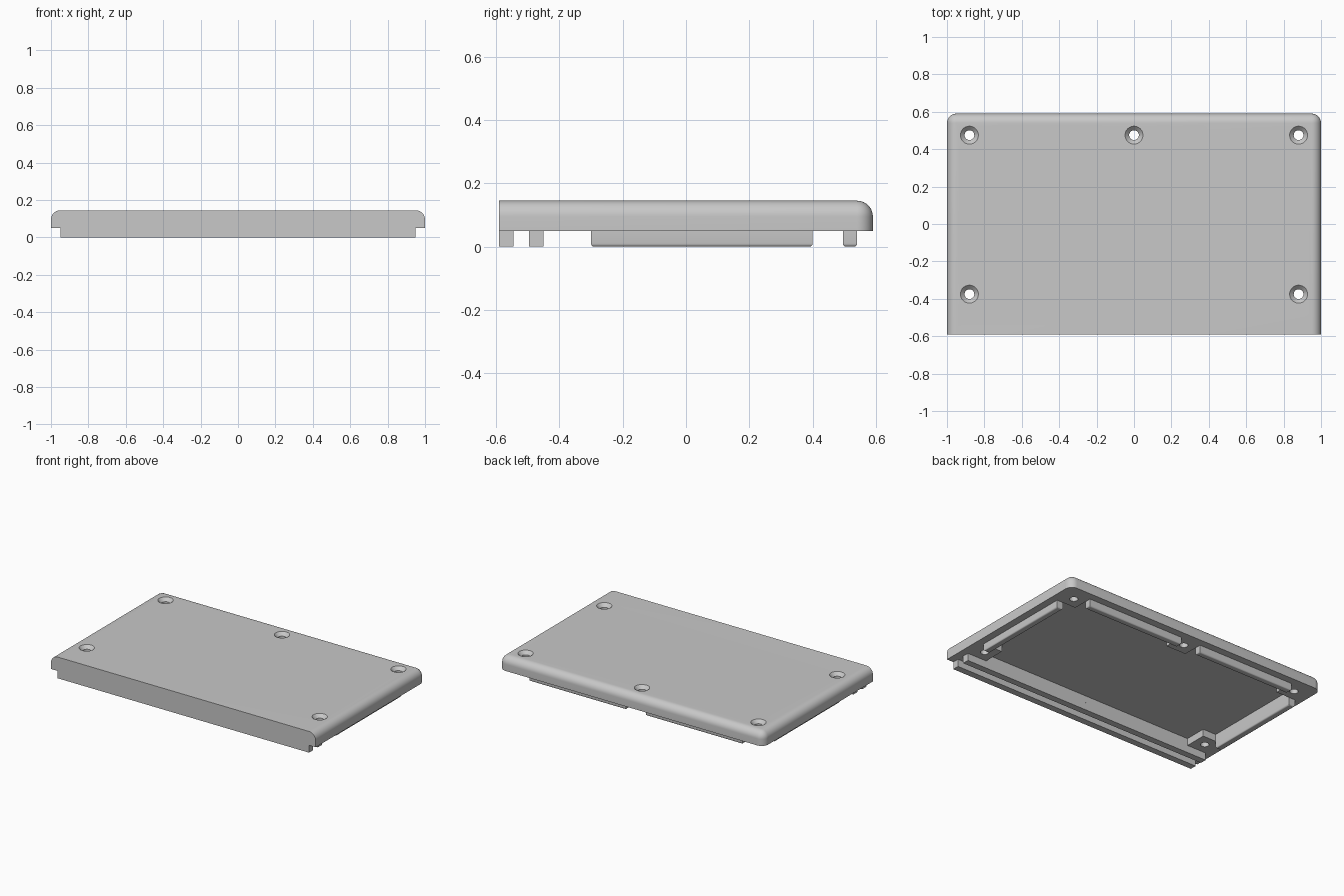
import bpy
import bmesh
from mathutils import Matrix, Vector

old = bpy.data.objects.get("Cube")
if old:
    bpy.data.objects.remove(old, do_unlink=True)

# Single plastic colour
grey = bpy.data.materials.new("plain_grey")
grey.use_nodes = True
COLOUR = (0.58, 0.58, 0.58, 1)
grey.diffuse_color = COLOUR
grey.node_tree.nodes["Principled BSDF"].inputs["Base Color"].default_value = COLOUR

TOP, RIM, FLOOR = 0.145, 0.05, 0.098   # lid top, rim underside, recess ceiling
DEPTH = 0.59                           # half depth


def finish(name, bm):
    bmesh.ops.recalc_face_normals(bm, faces=bm.faces)
    mesh = bpy.data.meshes.new(name)
    bm.to_mesh(mesh)
    bm.free()
    mesh.materials.append(grey)
    obj = bpy.data.objects.new(name, mesh)
    bpy.context.collection.objects.link(obj)
    return obj


def box(name, lo, hi, radius=0, segments=1, pick=None):
    """Box between two corners; edges chosen by pick(a, b) are rounded."""
    lo, hi = Vector(lo), Vector(hi)
    bm = bmesh.new()
    bmesh.ops.create_cube(bm, size=1)
    bmesh.ops.scale(bm, vec=hi - lo, verts=bm.verts)
    bmesh.ops.translate(bm, vec=(lo + hi) / 2, verts=bm.verts)
    if radius:
        edges = [e for e in bm.edges if pick(e.verts[0].co, e.verts[1].co)]
        bmesh.ops.bevel(bm, geom=edges, offset=radius, segments=segments,
                        profile=0.5, affect='EDGES')
    return finish(name, bm)


def prism(name, outline, z0, z1):
    bm = bmesh.new()
    face = bm.faces.new([bm.verts.new((x, y, z0)) for x, y in outline])
    ext = bmesh.ops.extrude_face_region(bm, geom=[face])["geom"]
    moved = [v for v in ext if isinstance(v, bmesh.types.BMVert)]
    bmesh.ops.translate(bm, vec=(0, 0, z1 - z0), verts=moved)
    return finish(name, bm)


def cone(name, x, y, z0, z1, r0, r1):
    bm = bmesh.new()
    bmesh.ops.create_cone(bm, cap_ends=True, segments=40, radius1=r0, radius2=r1,
                          depth=z1 - z0, matrix=Matrix.Translation((x, y, (z0 + z1) / 2)))
    return finish(name, bm)


def cut(target, cutter):
    mod = target.modifiers.new("cut", 'BOOLEAN')
    mod.operation = 'DIFFERENCE'
    mod.solver = 'EXACT'
    mod.object = cutter
    bpy.context.view_layer.objects.active = target
    bpy.ops.object.modifier_apply(modifier=mod.name)
    bpy.data.objects.remove(cutter, do_unlink=True)


def smooth(obj):
    bpy.ops.object.select_all(action='DESELECT')
    obj.select_set(True)
    bpy.context.view_layer.objects.active = obj
    bpy.ops.object.shade_smooth_by_angle()


# Lid: rounded on top along the sides and back, square at the front
def lid_edge(a, b):
    mid = (a + b) / 2
    top_side = mid.z > TOP - 0.01 and mid.y > -DEPTH + 0.01
    back_post = mid.y > DEPTH - 0.01 and abs(a.z - b.z) > 0.01
    return top_side or back_post


lid = box("lid", (-1, -DEPTH, RIM), (1, DEPTH, TOP), 0.05, 10, lid_edge)

# Underside recess, stepped around the five screw bosses
half = [(0.075, 0.4), (0.075, 0.495), (0.805, 0.495), (0.805, 0.4),
        (0.905, 0.4), (0.905, -0.3), (0.805, -0.3), (0.805, -0.45)]
outline = half + [(-x, y) for x, y in reversed(half)]
cut(lid, prism("recess_cutter", outline, -0.05, FLOOR))

# Countersunk screw holes
for x, y in [(-0.88, 0.475), (0, 0.475), (0.88, 0.475), (-0.88, -0.375), (0.88, -0.375)]:
    cut(lid, cone("hole_cutter", x, y, 0, 0.2, 0.026, 0.026))
    cut(lid, cone("countersink_cutter", x, y, TOP - 0.026, TOP + 0.01, 0.022, 0.058))
smooth(lid)

# Two front rails with a slot between them
box("front_rail", (-0.95, -DEPTH, 0), (0.95, -0.545, RIM))
box("inner_rail", (-0.95, -0.495, 0), (0.95, -0.45, RIM))


# Locating ribs along the sides and back, softened at the bottom
def bottom_edge(a, b):
    return max(a.z, b.z) < 0.01


for side, s in (("left", 1), ("right", -1)):
    for name, x0, x1, y0, y1 in (("side_rib", 0.905, 0.95, -0.3, 0.4),
                                 ("back_rib", 0.075, 0.805, 0.495, 0.54)):
        xs = sorted((s * x0, s * x1))
        smooth(box(f"{side}_{name}", (xs[0], y0, 0), (xs[1], y1, RIM), 0.01, 4, bottom_edge))
